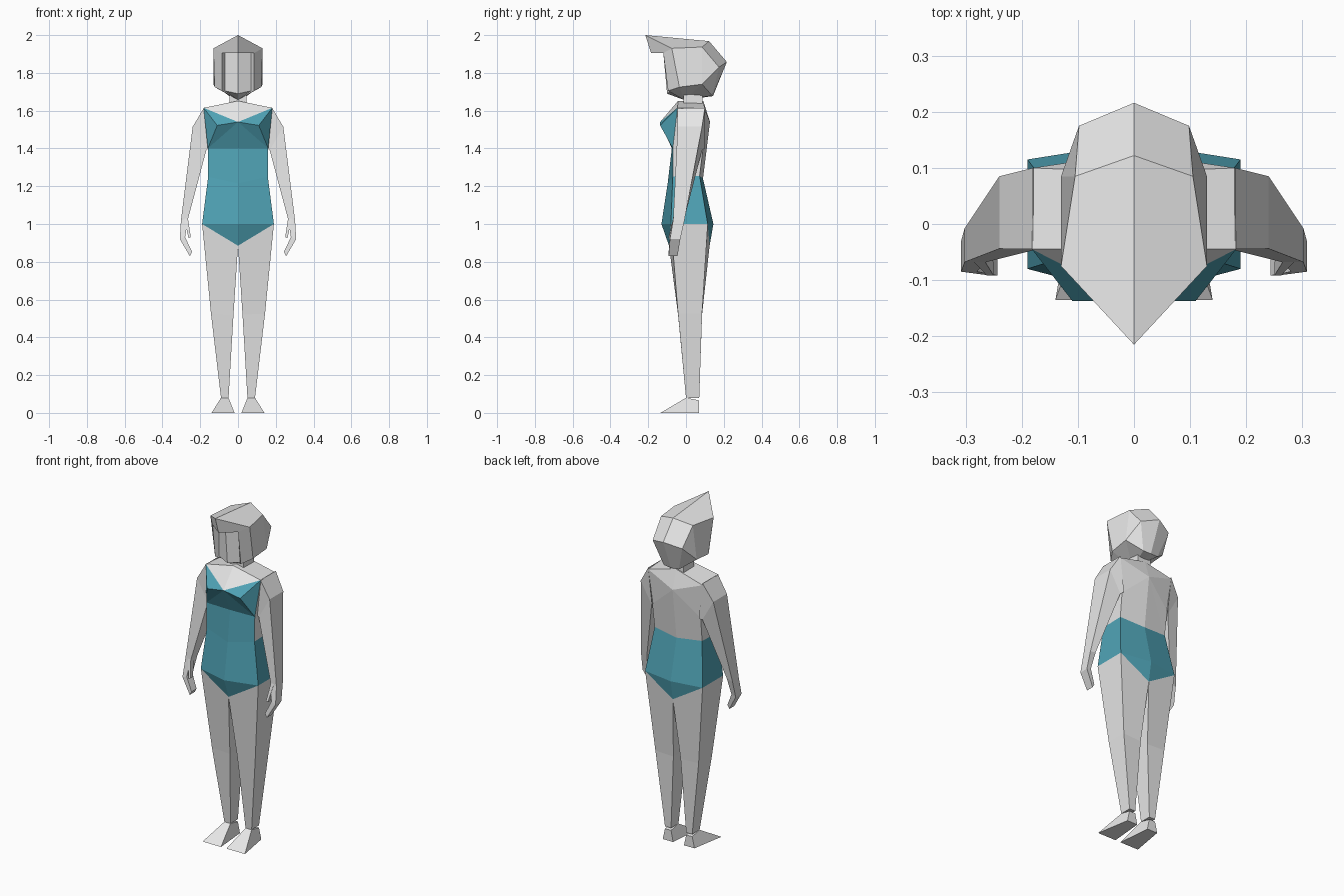
import bpy
import bmesh

cube = bpy.data.objects.get("Cube")
if cube:
    bpy.data.objects.remove(cube, do_unlink=True)


def material(name, rgb):
    m = bpy.data.materials.new(name)
    m.use_nodes = True
    m.diffuse_color = (*rgb, 1)
    bsdf = m.node_tree.nodes["Principled BSDF"]
    bsdf.inputs["Base Color"].default_value = (*rgb, 1)
    bsdf.inputs["Roughness"].default_value = 0.9
    return m


GREY = material("light_grey", (0.8, 0.8, 0.8))
TEAL = material("teal", (0.08, 0.37, 0.47))


def finish(name, bm):
    bmesh.ops.recalc_face_normals(bm, faces=bm.faces)
    me = bpy.data.meshes.new(name)
    bm.to_mesh(me)
    bm.free()
    me.materials.append(GREY)
    me.materials.append(TEAL)
    ob = bpy.data.objects.new(name, me)
    bpy.context.collection.objects.link(ob)
    return ob


def mirrored_shell(name, pts, grey, teal=""):
    """Build the +x half from named points, then mirror it across x."""
    bm = bmesh.new()
    v = {k: bm.verts.new(p) for k, p in pts.items()}
    for mat, faces in ((0, grey), (1, teal)):
        for f in faces.split(","):
            if f.strip():
                bm.faces.new([v[k] for k in f.split()]).material_index = mat
    geom = bm.verts[:] + bm.edges[:] + bm.faces[:]
    bmesh.ops.mirror(bm, geom=geom, axis='X', merge_dist=0.0005)
    bmesh.ops.remove_doubles(bm, verts=bm.verts[:], dist=0.0005)
    return finish(name, bm)


def loft(name, rings, side=1):
    """Join four-point rings into a closed limb, flipped in x by side."""
    bm = bmesh.new()
    loops = [[bm.verts.new((x * side, y, z)) for x, y, z in r] for r in rings]
    for a, b in zip(loops, loops[1:]):
        for i in range(4):
            j = (i + 1) % 4
            bm.faces.new((a[i], a[j], b[j], b[i]))
    bm.faces.new(loops[0])
    bm.faces.new(loops[-1])
    return finish(name, bm)


def ring(outer, inner, front, back):
    """Ring from outer and inner (x, z) corners and a front/back y range."""
    (xo, zo), (xi, zi) = outer, inner
    return [(xi, front, zi), (xo, front, zo), (xo, back, zo), (xi, back, zi)]


# Torso with swimsuit: bust, waist, hip and crotch points
torso = {
    "nf": (0, -.042, 1.652), "nb": (0, .092, 1.65),
    "a": (.182, -.045, 1.615), "a2": (.18, .1, 1.605),
    "c": (0, -.137, 1.54), "b": (.11, -.137, 1.522),
    "d": (.16, -.07, 1.4), "d2": (.16, .09, 1.4),
    "e": (0, -.075, 1.4), "bc": (0, .127, 1.54),
    "w": (.158, -.07, 1.25), "w2": (.157, .072, 1.255),
    "wc": (0, -.097, 1.215), "wb": (0, .09, 1.24),
    "h": (.19, -.08, 1.0), "h2": (.19, .115, 1.0),
    "hc": (0, -.13, 1.0), "hb": (0, .145, 1.0),
    "x": (0, -.09, .885), "xb": (0, .125, .885),
}
mirrored_shell(
    "torso", torso,
    "nf a c, nf a a2 nb, a a2 d2 d, d d2 w2 w, nb a2 bc, a2 d2 bc, bc d2 w2, bc w2 wb",
    "a b c, a d b, b d c, c d e, e d w wc, wc w h hc, hc h x, "
    "w w2 h2 h, wb w2 h2 hb, hb h2 xb")

# Neck
loft("neck", [[(-.045, -.012, z), (.045, -.012, z), (.045, .087, z), (-.045, .087, z)]
              for z in (1.61, 1.71)])

# Head: pointed fringe, angular hair and a recessed face
head = {
    "t": (0, -.215, 2.0), "t2": (0, -.185, 1.905),
    "r": (0, .122, 1.968), "k": (0, .216, 1.858), "n": (0, .143, 1.677),
    "s": (.13, -.075, 1.93), "r2": (.105, .085, 1.937),
    "k2": (.098, .175, 1.83), "s2": (.13, .085, 1.74),
    "n2": (.05, .138, 1.68), "f": (.124, -.035, 1.725),
    "b": (.085, -.12, 1.905), "g": (.085, -.095, 1.705),
    "fc": (0, -.12, 1.905), "ft": (.07, -.08, 1.905),
    "fb": (.07, -.08, 1.705), "ch": (0, -.1, 1.69), "u": (0, -.01, 1.657),
}
mirrored_shell(
    "head", head,
    "t s r2 r, r r2 k2 k, s f s2 r2, r2 s2 k2, k k2 n2 n, k2 s2 n2, "
    "t t2 b s, s b g f, t2 b ft fc, b g fb ft, fc ft fb ch, "
    "u ch fb, u fb g, u g f, u f s2, u s2 n2, u n2 n")

for label, side in (("left", 1), ("right", -1)):
    # Leg from hip line to ankle
    loft(label + "_leg", [
        [(0, -.09, .885), (.19, -.08, 1.0), (.19, .115, 1.0), (0, .125, .885)],
        ring((.143, .525), (.024, .52), -.042, .085),
        ring((.09, .08), (.05, .08), 0, .07),
    ], side)
    # Wedge foot
    loft(label + "_foot", [
        [(.05, 0, .08), (.09, 0, .08), (.09, .07, .066), (.05, .07, .066)],
        [(.018, -.135, 0), (.14, -.135, 0), (.105, .07, 0), (.036, .07, 0)],
    ], side)
    # Arm from shoulder to curled fingertips
    loft(label + "_arm", [
        ring((.18, 1.615), (.155, 1.4), -.045, .1),
        ring((.24, 1.515), (.168, 1.39), -.044, .085),
        ring((.302, 1.02), (.264, 1.03), -.068, -.008),
        ring((.308, .92), (.28, .93), -.085, -.03),
        ring((.255, .83), (.243, .852), -.092, -.045),
    ], side)
    # Thumb
    loft(label + "_thumb", [
        ring((.285, 1.03), (.265, 1.03), -.068, -.04),
        ring((.262, .925), (.25, .93), -.092, -.068),
    ], side)
